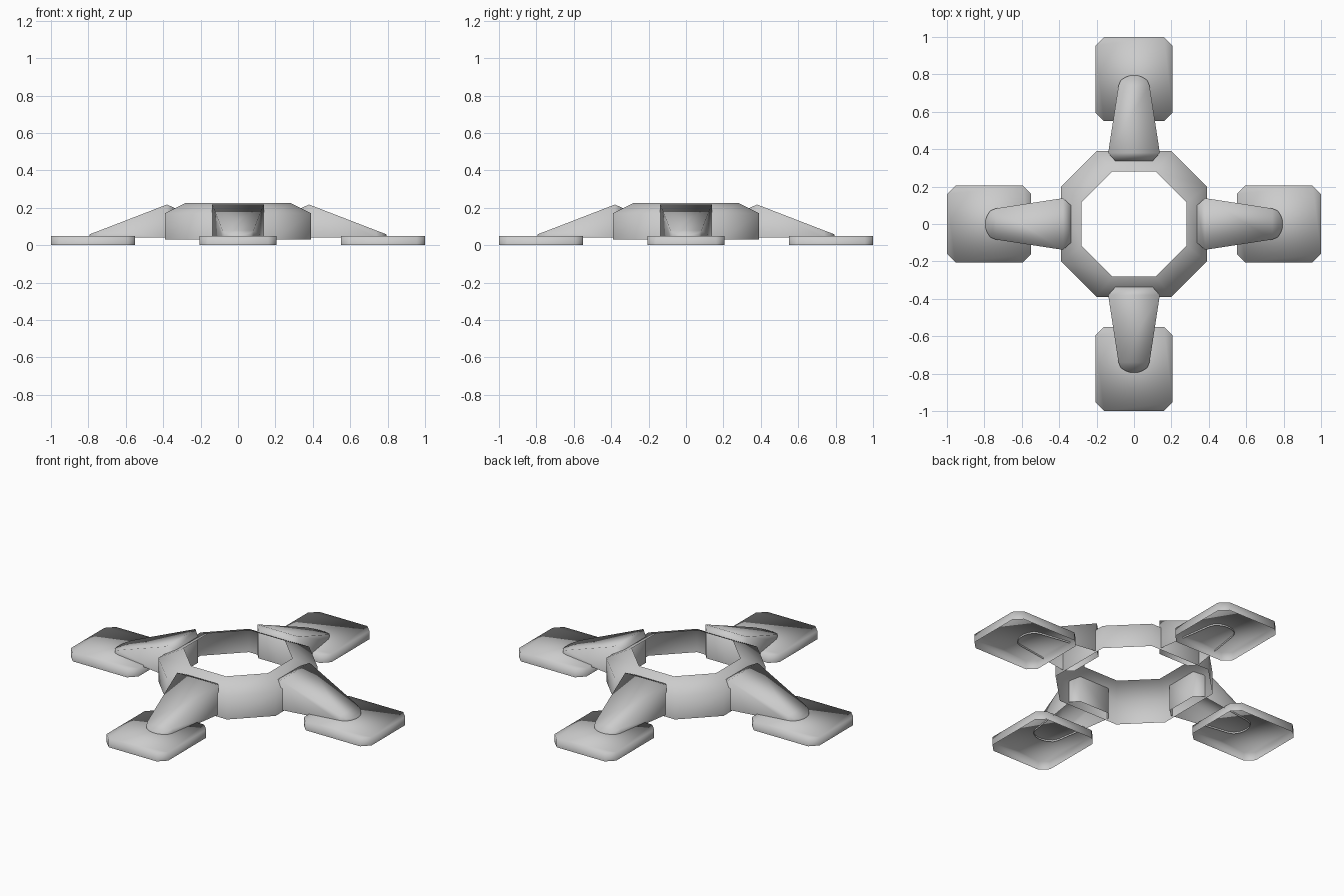
import bpy, bmesh, math
from mathutils import Matrix

if "Cube" in bpy.data.objects:
    bpy.data.objects.remove(bpy.data.objects["Cube"])


def finish(bm, name, turn=0.0):
    bmesh.ops.recalc_face_normals(bm, faces=bm.faces)
    bm.transform(Matrix.Rotation(turn, 4, 'Z'))
    me = bpy.data.meshes.new(name)
    bm.to_mesh(me)
    bm.free()
    for p in me.polygons:
        p.use_smooth = True
    ob = bpy.data.objects.new(name, me)
    bpy.context.collection.objects.link(ob)
    return ob


def octagon(r, c):
    # square of half size r with corners cut at c
    return [(r, -c), (r, c), (c, r), (-c, r), (-r, c), (-r, -c), (-c, -r), (c, -r)]


def skin(bm, loops):
    # join equal-length closed loops with quads
    rings = [[bm.verts.new(p) for p in loop] for loop in loops]
    for a, b in zip(rings, rings[1:]):
        n = len(a)
        for i in range(n):
            j = (i + 1) % n
            bm.faces.new((a[i], a[j], b[j], b[i]))
    return rings


def make_ring():
    # open shell: upright wall and sloped collar
    bm = bmesh.new()
    sections = [(0.39, 0.20, 0.03), (0.39, 0.20, 0.17), (0.28, 0.116, 0.225)]
    skin(bm, [[(x, y, z) for x, y in octagon(r, c)] for r, c, z in sections])
    # make all normals point away from the ring's inside
    finish(bm, "octagonal_ring")


def make_leg(turn, label):
    # tapered sloping leg, open underneath
    bm = bmesh.new()
    half = [(0.337, 0.10, 0.198), (0.38, 0.138, 0.217), (0.74, 0.083, 0.078),
            (0.77, 0.07, 0.067), (0.788, 0.04, 0.06), (0.795, 0.015, 0.057)]
    outline = half + [(x, -y, z) for x, y, z in reversed(half)]
    base, top = skin(bm, [[(x, y, 0.04) for x, y, z in outline], outline])
    n = len(top)
    for i in range(len(half) - 1):
        bm.faces.new((top[i], top[i + 1], top[n - 2 - i], top[n - 1 - i]))
    finish(bm, label + "_leg", turn)


def make_foot(turn, label):
    # pad with cut corners, open underneath
    bm = bmesh.new()
    x0, x1, w, c = 0.55, 1.0, 0.205, 0.045
    plan = [(x0, -w + c), (x0 + c, -w), (x1 - c, -w), (x1, -w + c),
            (x1, w - c), (x1 - c, w), (x0 + c, w), (x0, w - c)]
    base, top = skin(bm, [[(x, y, z) for x, y in plan] for z in (0.0, 0.05)])
    bm.faces.new(top)
    finish(bm, label + "_foot", turn)


make_ring()
for k, label in enumerate(("right", "back", "left", "front")):
    make_leg(k * math.pi / 2, label)
    make_foot(k * math.pi / 2, label)
